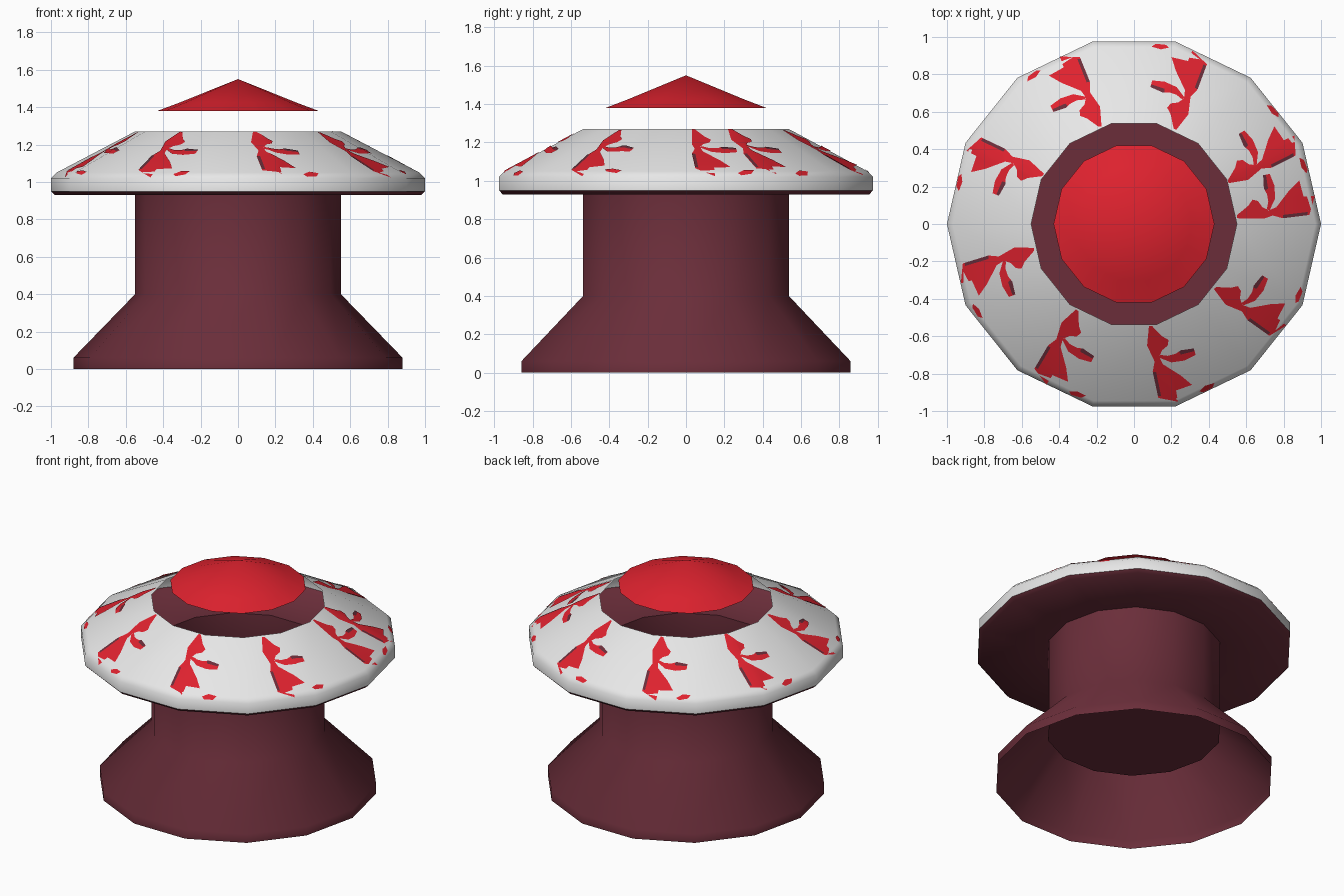
import bpy, bmesh, math
from mathutils import Matrix

if "Cube" in bpy.data.objects:
    bpy.data.objects.remove(bpy.data.objects["Cube"])

SIDES = 14
STEP = 2 * math.pi / SIDES


def material(name, rgb):
    m = bpy.data.materials.new(name)
    m.diffuse_color = (*rgb, 1)
    m.use_nodes = True
    m.node_tree.nodes["Principled BSDF"].inputs["Base Color"].default_value = m.diffuse_color
    return m


maroon = material("maroon", (0.145, 0.027, 0.042))
white = material("off_white", (0.80, 0.80, 0.80))
red = material("red", (0.74, 0.016, 0.028))


def add_object(name, bm, mat, angle=60):
    me = bpy.data.meshes.new(name)
    bm.to_mesh(me)
    bm.free()
    me.materials.append(mat)
    ob = bpy.data.objects.new(name, me)
    bpy.context.collection.objects.link(ob)
    bpy.ops.object.select_all(action='DESELECT')
    ob.select_set(True)
    bpy.context.view_layer.objects.active = ob
    bpy.ops.object.shade_smooth_by_angle(angle=math.radians(angle))
    return ob


def lathe(name, profile, mat, cap_start=False):
    """Turn a (radius, z) profile, listed from bottom to top, round z."""
    bm = bmesh.new()
    rings = []
    for r, z in profile:
        if r == 0:
            rings.append([bm.verts.new((0, 0, z))] * SIDES)
        else:
            rings.append([bm.verts.new((r * math.cos(i * STEP), r * math.sin(i * STEP), z))
                          for i in range(SIDES)])
    for a, b in zip(rings, rings[1:]):
        for i in range(SIDES):
            j = (i + 1) % SIDES
            bm.faces.new(list(dict.fromkeys([a[i], a[j], b[j], b[i]])))
    if cap_start:
        bm.faces.new(rings[0][::-1])
    return add_object(name, bm, mat)


# flared foot (open below) running into the column (open above)
lathe("foot_and_column", [(0.88, 0), (0.88, 0.06), (0.55, 0.40), (0.55, 0.93)], maroon)
# closed lower end of the column, inside the foot
lathe("column_end", [(0.55, 0.34), (0.55, 0.40)], maroon, cap_start=True)
lathe("brim_underside", [(0.55, 0.93), (0.98, 0.93), (1.0, 0.95)], maroon)

# sloping white cap with an open centre
lathe("cap_shell", [(1.0, 0.95), (1.0, 1.02), (0.97, 1.05), (0.55, 1.27)], white)

# floating cone above the opening, open below like the other shells
lathe("floating_cone", [(0.43, 1.38), (0.31, 1.425), (0, 1.55)], red)

# painted veins: outlines seen from above, repeated round the cap
STEM = [(.08, -.545), (.07, -.65), (.11, -.735), (.10, -.79), (.13, -.93),
        (.235, -.95), (.225, -.89), (.31, -.86), (.25, -.81), (.21, -.785),
        (.155, -.75), (.135, -.71), (.15, -.675), (.18, -.65), (.185, -.62),
        (.15, -.60), (.096, -.545)]
HOOK = [(.135, -.715), (.20, -.74), (.27, -.73), (.33, -.70), (.32, -.665),
        (.25, -.675), (.22, -.695), (.18, -.705), (.14, -.70)]
SPOT = [(.35, -.895), (.38, -.865), (.43, -.85), (.42, -.875), (.37, -.90)]
SHADES = [[(.24, -.682), (.25, -.675), (.32, -.665), (.322, -.68), (.25, -.698)],
          [(.10, -.79), (.128, -.92), (.145, -.92), (.118, -.79)]]


def cap_height(p):
    """Height of the faceted cap above a point in plan."""
    d = max(p.x * math.cos((k + .5) * STEP) + p.y * math.sin((k + .5) * STEP)
            for k in range(SIDES)) / math.cos(STEP / 2)
    if d > 0.97:
        return 1.05 - min(d - 0.97, 0.03)
    return 1.05 + (0.97 - max(d, 0.55)) * 0.22 / 0.42


def cut(bm, co, no, clear=False):
    bmesh.ops.bisect_plane(bm, geom=bm.verts[:] + bm.edges[:] + bm.faces[:],
                           plane_co=co, plane_no=no, clear_inner=clear)


def paint(name, outlines, mat, lift):
    bm = bmesh.new()
    for k in range(-6, 3):
        part = bmesh.new()
        for outline in outlines:
            part.faces.new([part.verts.new((x, y, 0)) for x, y in outline])
        bmesh.ops.triangulate(part, faces=part.faces[:])
        part.transform(Matrix.Rotation(math.radians(42.5 * k), 4, 'Z'))
        if k == 2:  # the last vein is cut off straight at the seam
            cut(part, (0, 0.03, 0), (0, 1, 0), True)
        for i in range(SIDES // 2):  # fold along the facet edges
            cut(part, (0, 0, 0), (-math.sin(i * STEP), math.cos(i * STEP), 0))
        cut_me = bpy.data.meshes.new("tmp")
        part.to_mesh(cut_me)
        part.free()
        bm.from_mesh(cut_me)
        bpy.data.meshes.remove(cut_me)
    for v in bm.verts:
        v.co.z = cap_height(v.co) + lift
    for f in bm.faces:
        f.normal_update()
        if f.normal.z < 0:
            f.normal_flip()
    add_object(name, bm, mat)


paint("cap_veins", [STEM, HOOK, SPOT], red, 0.004)
paint("vein_shadows", SHADES, maroon, 0.006)
